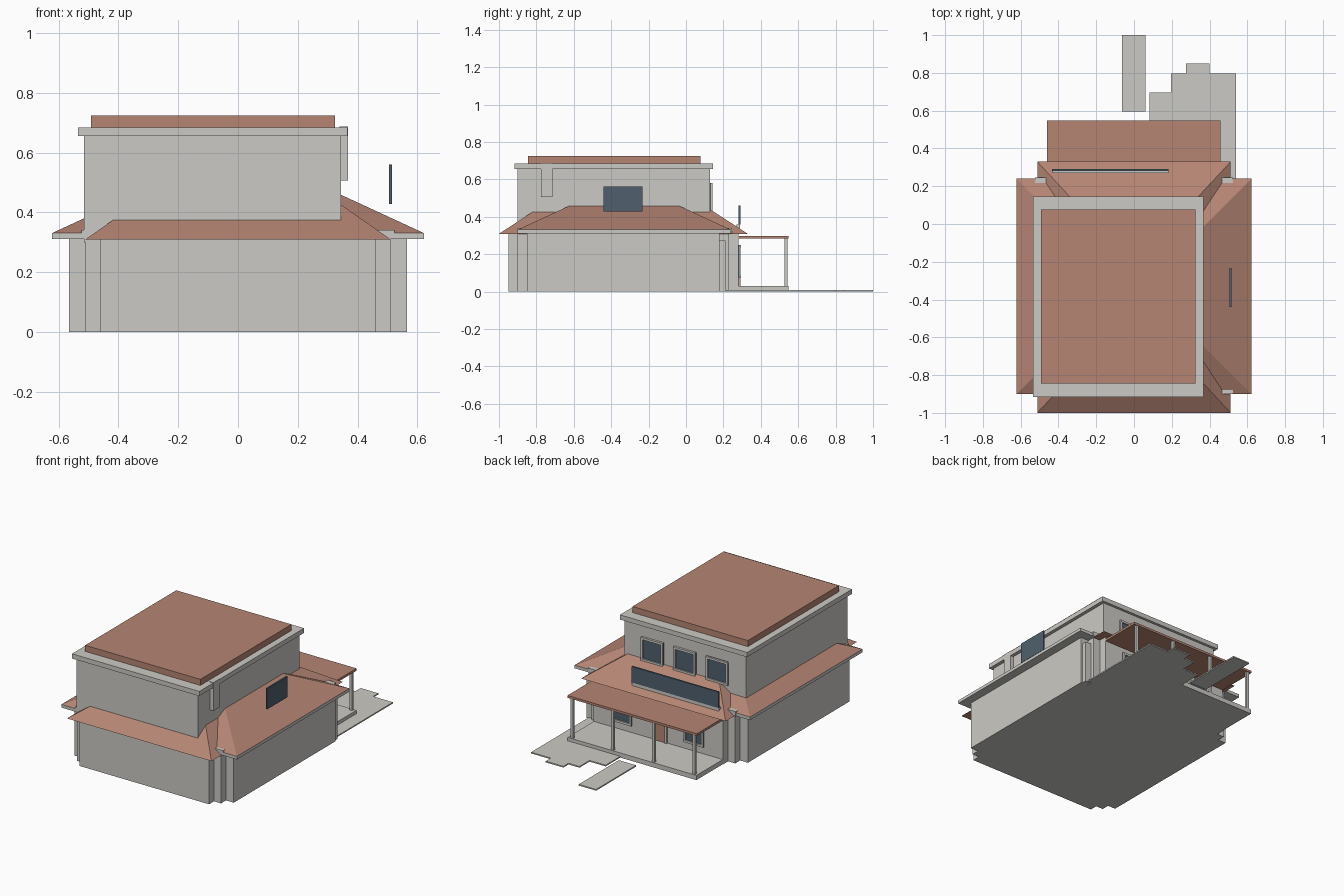
import bpy, bmesh

if "Cube" in bpy.data.objects:
    bpy.data.objects.remove(bpy.data.objects["Cube"])


def material(name, rgb):
    m = bpy.data.materials.new(name)
    m.diffuse_color = (*rgb, 1)
    m.use_nodes = True
    m.node_tree.nodes["Principled BSDF"].inputs["Base Color"].default_value = m.diffuse_color
    return m


GREY = material("plaster grey", (0.60, 0.59, 0.555))
CLAY = material("clay brown", (0.46, 0.235, 0.175))
GLASS = material("slate glass", (0.08, 0.118, 0.155))


def add(name, bm, mat):
    bmesh.ops.recalc_face_normals(bm, faces=bm.faces)
    mesh = bpy.data.meshes.new(name)
    bm.to_mesh(mesh)
    bm.free()
    mesh.materials.append(mat)
    ob = bpy.data.objects.new(name, mesh)
    bpy.context.collection.objects.link(ob)
    return ob


def prism(name, outline, z0, z1, mat):
    """Extrude a plan outline between two heights."""
    bm = bmesh.new()
    face = bm.faces.new([bm.verts.new((x, y, z0)) for x, y in outline])
    ext = bmesh.ops.extrude_face_region(bm, geom=[face])
    for v in ext["geom"]:
        if isinstance(v, bmesh.types.BMVert):
            v.co.z = z1
    return add(name, bm, mat)


def box(name, x0, x1, y0, y1, z0, z1, mat):
    return prism(name, [(x0, y0), (x1, y0), (x1, y1), (x0, y1)], z0, z1, mat)


def hip_roof(name, x0, x1, y0, y1, z0, z1, dx, dy, mat):
    """Truncated hip roof: eave rectangle rising to an inset rectangle."""
    ob = box(name, x0, x1, y0, y1, z0, z1, mat)
    for v in ob.data.vertices:
        if v.co.z > (z0 + z1) / 2:
            v.co.x += dx if v.co.x < (x0 + x1) / 2 else -dx
            v.co.y += dy if v.co.y < (y0 + y1) / 2 else -dy
    return ob


def back_window(name, cx, y, z0, z1, w, fill, bar=0.014):
    """Framed panel on a wall facing +y."""
    h = w / 2
    box(name + "_panel", cx - h, cx + h, y - 0.004, y + 0.004, z0, z1, fill)
    for s in (-1, 1):
        c = cx + s * (h - bar / 2)
        box(name + "_jamb", c - bar / 2, c + bar / 2, y - 0.004, y + 0.011, z0, z1, GREY)
    box(name + "_head", cx - h, cx + h, y - 0.004, y + 0.012, z1 - bar, z1, GREY)
    if fill is GLASS:
        box(name + "_sill", cx - h, cx + h, y - 0.004, y + 0.012, z0, z0 + bar, GREY)


# Ground storey with stepped corners
quarter = [(0.565, 0.515), (0.51, 0.515), (0.51, 0.565), (0.46, 0.565), (0.46, 0.615)]
cy = -0.335
outline = [(x, cy + y) for x, y in quarter]
outline += [(-x, cy + y) for x, y in reversed(quarter)]
outline += [(-x, cy - y) for x, y in quarter]
outline += [(x, cy - y) for x, y in reversed(quarter)]
prism("ground_storey", outline, 0, 0.315, GREY)

# Lower roofs: two crossing hips, one on a grey eave slab
box("eave_slab", -0.622, 0.622, -0.9, 0.24, 0.311, 0.331, GREY)
hip_roof("side_hip_roof", -0.622, 0.622, -0.9, 0.24, 0.331, 0.458, 0.275, 0.275, CLAY)
hip_roof("long_hip_roof", -0.512, 0.512, -1.0, 0.33, 0.309, 0.449, 0.2, 0.215, CLAY)

# Eave corner blocks
for sx in (-1, 1):
    for y0, y1 in ((-0.9, -0.872), (0.218, 0.245)):
        a, b = sorted((sx * 0.466, sx * 0.524))
        box("eave_corner", a, b, y0, y1, 0.311, 0.341, GREY)

# Upper storey, cornice and flat roof
box("upper_storey", -0.515, 0.345, -0.9, 0.128, 0.3, 0.655, GREY)
box("cornice", -0.535, 0.367, -0.916, 0.145, 0.655, 0.685, GREY)
box("top_roof", -0.492, 0.325, -0.845, 0.077, 0.685, 0.724, CLAY)

# Side flue on the upper wall
box("flue", 0.34, 0.368, -0.775, -0.715, 0.507, 0.688, GREY)

# Upper back windows
for cx in (-0.315, -0.085, 0.145):
    back_window("upper_window", cx, 0.13, 0.43, 0.58, 0.155, GLASS)

# Roof lights standing above the lower roofs
box("roof_light_back", -0.435, 0.182, 0.28, 0.292, 0.358, 0.46, GLASS)
box("roof_light_sill", -0.435, 0.182, 0.269, 0.288, 0.33, 0.358, GREY)
box("roof_light_side", 0.505, 0.515, -0.44, -0.232, 0.428, 0.561, GLASS)

# Porch floor, posts and roof
box("porch_floor", -0.457, 0.457, 0.27, 0.547, 0, 0.03, GREY)
box("porch_roof", -0.46, 0.457, 0.27, 0.547, 0.283, 0.298, CLAY)
for x in (-0.435, -0.147, 0.142, 0.43):
    box("porch_post", x - 0.009, x + 0.009, 0.527, 0.543, 0.03, 0.283, GREY)

# Porch door and windows
back_window("porch_door", -0.015, 0.281, 0.03, 0.25, 0.1, CLAY)
for cx in (-0.255, 0.255):
    back_window("porch_window", cx, 0.281, 0.075, 0.25, 0.14, GLASS)

# Back corner pilaster
box("corner_pilaster", 0.515, 0.556, 0.175, 0.212, 0, 0.272, GREY)

# Paving
box("path", -0.063, 0.06, 0.595, 1.0, 0, 0.008, GREY)
prism("terrace", [(0.083, 0.215), (0.54, 0.215), (0.54, 0.797), (0.4, 0.797), (0.4, 0.849),
                  (0.275, 0.849), (0.275, 0.797), (0.197, 0.797), (0.197, 0.695),
                  (0.083, 0.695)], 0, 0.008, GREY)
